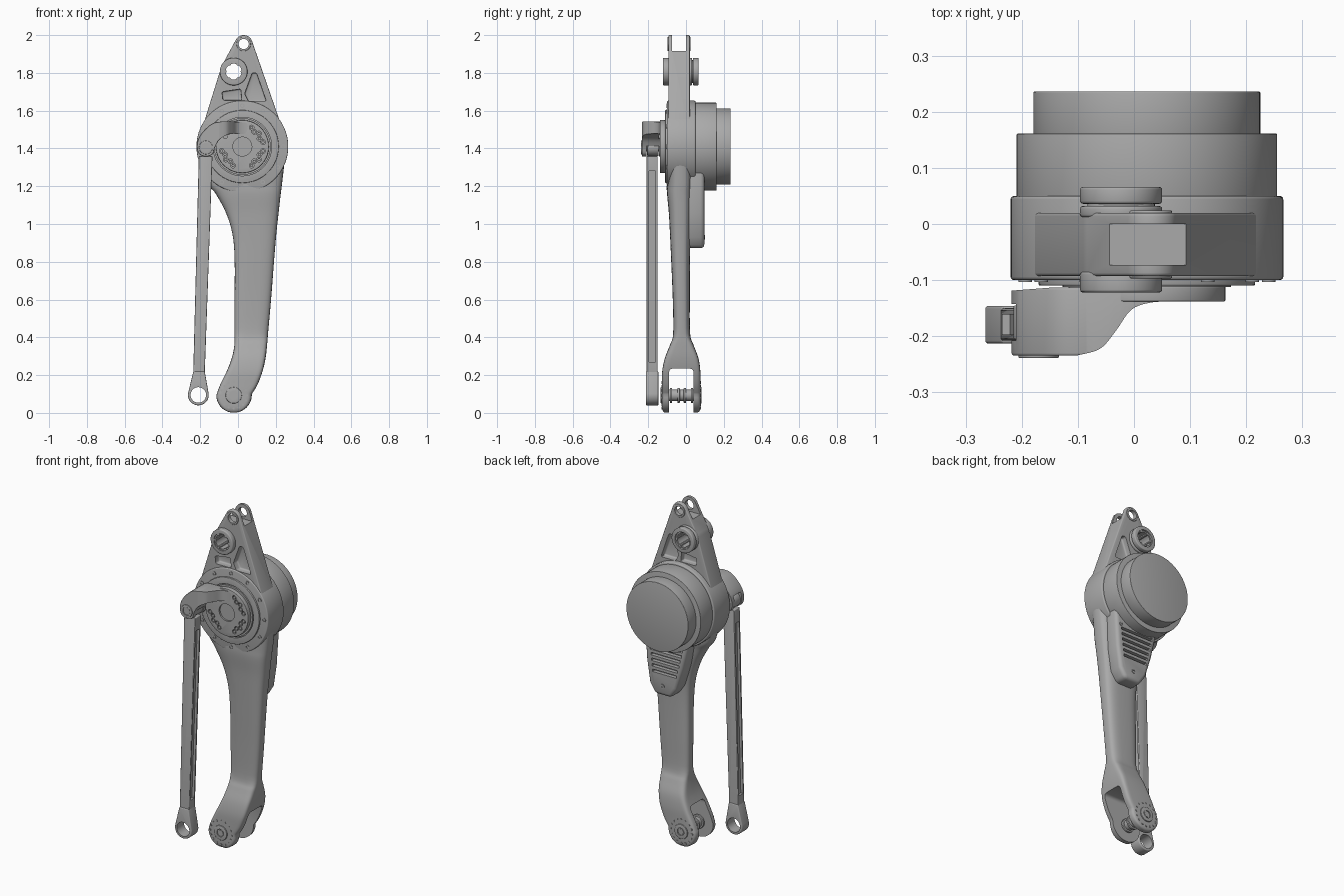
import bpy, bmesh
from math import sin, cos, pi, radians, sqrt, copysign
from mathutils import Vector
from mathutils.geometry import convex_hull_2d

if "Cube" in bpy.data.objects:
    bpy.data.objects.remove(bpy.data.objects["Cube"])

grey = bpy.data.materials.new("machined grey")
grey.use_nodes = True
grey.diffuse_color = (0.4, 0.4, 0.4, 1)
grey.node_tree.nodes["Principled BSDF"].inputs["Base Color"].default_value = grey.diffuse_color

HUB, PIN, FOOT, EYE, BOSS, ROD = (0.023, 1.41), (-0.17, 1.405), (-0.023, 0.093), (0.03, 1.953), (-0.023, 1.807), (-0.21, 0.095)


def finish(name, bm):
    bmesh.ops.recalc_face_normals(bm, faces=bm.faces)
    mesh = bpy.data.meshes.new(name)
    bm.to_mesh(mesh)
    bm.free()
    ob = bpy.data.objects.new(name, mesh)
    bpy.context.collection.objects.link(ob)
    mesh.materials.append(grey)
    return ob


def activate(ob):
    bpy.ops.object.select_all(action='DESELECT')
    ob.select_set(True)
    bpy.context.view_layer.objects.active = ob


def prism(name, pts, d0, d1, axis="y", bevel=0.0):
    """Extrude a 2D outline along one axis, optionally rounding the sharp edges."""
    place = {"y": lambda u, v, d: (u, d, v), "x": lambda u, v, d: (d, u, v), "z": lambda u, v, d: (u, v, d)}[axis]
    bm = bmesh.new()
    rings = [[bm.verts.new(place(u, v, d)) for u, v in pts] for d in (d0, d1)]
    for ring in rings:
        bm.faces.new(ring)
    n = len(pts)
    for i in range(n):
        j = (i + 1) % n
        bm.faces.new((rings[0][i], rings[0][j], rings[1][j], rings[1][i]))
    ob = finish(name, bm)
    if bevel:
        activate(ob)
        mod = ob.modifiers.new("bevel", 'BEVEL')
        mod.width, mod.segments, mod.limit_method, mod.angle_limit = bevel, 3, 'ANGLE', radians(40)
        bpy.ops.object.modifier_apply(modifier="bevel")
    return ob


def circle(c, r, n=48):
    return [(c[0] + r * cos(2 * pi * i / n), c[1] + r * sin(2 * pi * i / n)) for i in range(n)]


def box(u0, u1, v0, v1):
    return [(u0, v0), (u1, v0), (u1, v1), (u0, v1)]


def hull(pts):
    return [pts[i] for i in convex_hull_2d([Vector(p) for p in pts])]


def disc(name, c, r, y0, y1, bevel=0.0, n=64):
    return prism(name, circle(c, r, n), y0, y1, bevel=bevel)


def boolean(ob, tool, op='DIFFERENCE'):
    activate(ob)
    mod = ob.modifiers.new("cut", 'BOOLEAN')
    mod.operation, mod.object, mod.solver = op, tool, 'EXACT'
    bpy.ops.object.modifier_apply(modifier="cut")
    bpy.data.objects.remove(tool)
    return ob


def ring(name, c, r, hole, y0, y1, bevel=0.0):
    return boolean(disc(name, c, r, y0, y1, bevel), disc("cutter", c, hole, y0 - 1, y1 + 1))


def spline(rows, steps, closed=False):
    """Catmull-Rom through rows of any width."""
    n, out = len(rows), []
    for i in range(n if closed else n - 1):
        at = lambda k: Vector(rows[k % n] if closed else rows[max(0, min(n - 1, k))])
        a, b, c, d = (at(i + k) for k in (-1, 0, 1, 2))
        for s in range(steps):
            t = s / steps
            out.append(0.5 * (2 * b + (c - a) * t + (2 * a - 5 * b + 4 * c - d) * t * t + (3 * b - a - 3 * c + d) * t ** 3))
    return out if closed else out + [Vector(rows[-1])]


# Leg: rounded sections from the hub to the foot; z, left, right, front, back
rows = [(1.36, -0.19, 0.25, -0.1, 0.04), (1.22, -0.16, 0.234, -0.1, 0.04), (1.157, -0.116, 0.226, -0.1, 0.035),
        (1.06, -0.064, 0.215, -0.091, 0.03), (0.95, -0.03, 0.203, -0.085, 0.025), (0.82, -0.018, 0.192, -0.079, 0.021),
        (0.6, -0.018, 0.175, -0.07, 0.02), (0.42, -0.018, 0.159, -0.068, 0.022), (0.36, -0.019, 0.154, -0.085, 0.04),
        (0.29, -0.033, 0.146, -0.112, 0.066), (0.22, -0.06, 0.13, -0.126, 0.076), (0.15, -0.094, 0.104, -0.128, 0.077),
        (0.1, -0.113, 0.074, -0.128, 0.077)]
sections = [tuple(Vector((r[0], r[i])) for i in (1, 2, 3, 4)) for r in rows]
tracks = [spline([s[i] for s in sections], 5) for i in range(4)]
levels = [(t[0][0], t[0][1], t[1][1], t[2][1], t[3][1]) for t in zip(*tracks)]
for i in range(1, 13):
    a = pi / 2 * i / 12.3
    h = 0.092 * cos(a)
    levels.append((0.093 - 0.092 * sin(a), FOOT[0] - h, FOOT[0] + h + 0.004 * cos(a), -0.128 + 0.02 * (i / 12) ** 4, 0.077 - 0.02 * (i / 12) ** 4))
bm, loops, N = bmesh.new(), [], 40
for z, xl, xr, yf, yb in levels:
    p = 2 / (3.2 if z > 0.42 else 3.2 + min(1, (0.42 - z) / 0.2) * 6)
    power = lambda v: copysign(abs(v) ** p, v)
    loops.append([bm.verts.new(((xl + xr) / 2 + (xr - xl) / 2 * power(cos(2 * pi * k / N)),
                                (yf + yb) / 2 + (yb - yf) / 2 * power(sin(2 * pi * k / N)), z)) for k in range(N)])
for a, b in zip(loops, loops[1:]):
    for k in range(N):
        bm.faces.new((a[k], a[(k + 1) % N], b[(k + 1) % N], b[k]))
bm.faces.new(loops[0])
bm.faces.new(loops[-1])
leg = finish("leg", bm)
boolean(leg, prism("cutter", box(-0.09, 0.04, -0.2, 0.235), -0.5, 0.5, "x", bevel=0.02))

# Foot axle with collars, caps and a dotted ring on each cheek
disc("foot_axle", FOOT, 0.03, -0.1, 0.05)
for y in (-0.085, -0.045, -0.012, 0.026):
    disc("axle_collar", FOOT, 0.04, y, y + 0.012, 0.003)
for y0, y1, s in ((-0.134, -0.12, -1), (0.07, 0.083, 1)):
    ring("foot_cap", FOOT, 0.043, 0.022, y0, y1, 0.003)
    disc("foot_screw", FOOT, 0.018, y0 + 0.003, y1 - 0.003, n=6)
    for c in circle(FOOT, 0.07, 16):
        y = y0 if s < 0 else y1
        disc("foot_dot", c, 0.006, y - s * 0.004, y - s * 0.02, n=8)

# Upper bracket: tapered plate with pockets, fork eye and boss
bracket = prism("upper_bracket", hull(circle(EYE, 0.047) + circle(BOSS, 0.07) + circle(HUB, 0.232)), -0.093, 0.02, bevel=0.006)
boolean(bracket, prism("cutter", box(-0.073, 0, 1.915, 2.2), -0.5, 0.5, "x"))
boolean(bracket, disc("cutter", EYE, 0.028, -1, 1))
boolean(bracket, disc("cutter", BOSS, 0.046, -1, 1))
pockets = ([(-0.085, 1.7), (0.015, 1.715), (0.02, 1.655), (-0.08, 1.655)],
           [(0.075, 1.8), (0.098, 1.8), (0.15, 1.65), (0.055, 1.65), (0.035, 1.69)])
for pts in pockets:
    for y0, y1 in ((-0.2, -0.058), (-0.012, 0.2)):
        boolean(bracket, prism("cutter", pts, y0, y1, bevel=0.008))
for y0, y1 in ((-0.097, -0.077), (0.004, 0.024)):
    ring("eye_bushing", EYE, 0.038, 0.027, y0, y1, 0.003)
ring("boss_sleeve", BOSS, 0.06, 0.042, -0.115, 0.055, 0.003)
for y0, y1 in ((-0.122, -0.085), (0.012, 0.032), (0.036, 0.066)):
    ring("boss_rim", BOSS, 0.073, 0.05, y0, y1, 0.005)
for c in circle(BOSS, 0.046, 6):
    disc("boss_pin", c, 0.009, -0.118, 0.06, n=10)

# Motor: housing, stepped cans behind and bolted rings in front
disc("hub_housing", HUB, 0.243, -0.1, 0.05, 0.006, 96)
disc("motor_can", HUB, 0.232, 0.045, 0.161, 0.002, 96)
disc("motor_end", HUB, 0.202, 0.155, 0.236, 0.002, 96)
ring("front_ring", HUB, 0.193, 0.155, -0.11, -0.09, 0.003)
disc("output_seat", HUB, 0.15, -0.112, -0.09)
for c in circle(HUB, 0.217, 12):
    ring("ring_bolt", c, 0.012, 0.007, -0.103, -0.095)
plate = ring("crank_plate", HUB, 0.14, 0.05, -0.138, -0.111, 0.003)
disc("crank_centre", HUB, 0.05, -0.128, -0.1)
for middle in (38, -38, -142):
    for step in (-2, -1, 0, 1, 2):
        a = radians(middle + step * 13)
        r = 0.112 - 0.012 * (step % 2)
        c = (HUB[0] + r * cos(a), HUB[1] + r * sin(a))
        boolean(plate, disc("cutter", c, 0.0125, -0.2, -0.125, n=16))
        disc("crank_bolt", c, 0.009, -0.137, -0.12, n=6)
for a in (135, 150):
    c = (HUB[0] + 0.105 * cos(radians(a)), HUB[1] + 0.105 * sin(radians(a)))
    disc("crank_bolt", c, 0.013, -0.146, -0.13, n=12)

# Crank arm: curved outline, swept forward to a fork
outline = [(-0.218, 1.405), (-0.205, 1.37), (-0.17, 1.357), (-0.135, 1.37), (-0.12, 1.41), (-0.095, 1.45), (-0.05, 1.475),
           (0, 1.478), (0.04, 1.48), (0.05, 1.53), (0, 1.54), (-0.07, 1.542), (-0.13, 1.535), (-0.18, 1.495), (-0.21, 1.45)]
arm = prism("crank_arm", [tuple(p) for p in spline(outline, 4, True)], -0.235, -0.113, bevel=0.005)
sweep = spline([(-0.1, -0.234), (-0.06, -0.222), (-0.032, -0.19), (-0.005, -0.153), (0.03, -0.14), (0.07, -0.138)], 5)
boolean(arm, prism("cutter", [(-0.3, -0.125), (-0.3, -0.234)] + [tuple(p) for p in sweep] + [(0.07, -0.112), (-0.13, -0.112)],
                   1, 2, "z"), 'INTERSECT')
boolean(arm, prism("cutter", hull(circle(PIN, 0.052) + [(-0.26, 1.3), (-0.1, 1.3), (-0.26, 1.44)]), -0.208, -0.143))
ring("arm_pin_rim", PIN, 0.036, 0.024, -0.239, -0.225, 0.002)
disc("arm_pin", PIN, 0.021, -0.237, -0.12, n=24)

# Push rod with an eye at each end and long side grooves
mid = lambda z: ROD[0] + (PIN[0] - ROD[0]) * (z - ROD[1]) / (PIN[1] - ROD[1])
edge = lambda z, s, w: (mid(z) + s * w, z)
rod = prism("push_rod", [edge(0.12, -1, 0.03), edge(0.12, 1, 0.03), edge(1.36, 1, 0.036), edge(1.36, -1, 0.036)], -0.208, -0.15, bevel=0.004)
for s in (-1, 1):
    boolean(rod, prism("cutter", [edge(0.27, s, 0.016), edge(1.28, s, 0.02), edge(1.28, s, 0.08), edge(0.27, s, 0.08)], -0.197, -0.161))
disc("rod_top_eye", PIN, 0.045, -0.206, -0.145, 0.004)
low = prism("rod_low_eye", hull(circle(ROD, 0.055) + [edge(0.22, -1, 0.03), edge(0.22, 1, 0.03)]), -0.213, -0.146, bevel=0.005)
for ob in (rod, low):
    boolean(ob, disc("cutter", ROD, 0.041, -1, 1))

# Vented cover on the back of the leg
cover = prism("vent_cover", [(-0.1, 1.29), (0.21, 1.29), (0.195, 1.06), (0.175, 0.93), (0.14, 0.872), (0.035, 0.872),
                             (-0.005, 0.93), (-0.045, 1.06)], 0.0, 0.097, bevel=0.02)
for i in range(6):
    z = 1.0 + 0.032 * i
    left = -0.005 - 0.008 * i
    boolean(cover, prism("cutter", box(left, 0.15 + 0.004 * i, z, z + 0.015), 0.075, 0.2))
for c in ((0.085, 0.93), (-0.04, 1.19), (0.17, 1.19)):
    ring("cover_screw", c, 0.012, 0.006, 0.09, 0.101)

# Smooth shading with crisp edges
for ob in list(bpy.context.scene.objects):
    if ob.type == 'MESH' and grey.name in ob.data.materials:
        activate(ob)
        bpy.ops.object.shade_smooth_by_angle(angle=radians(35))
